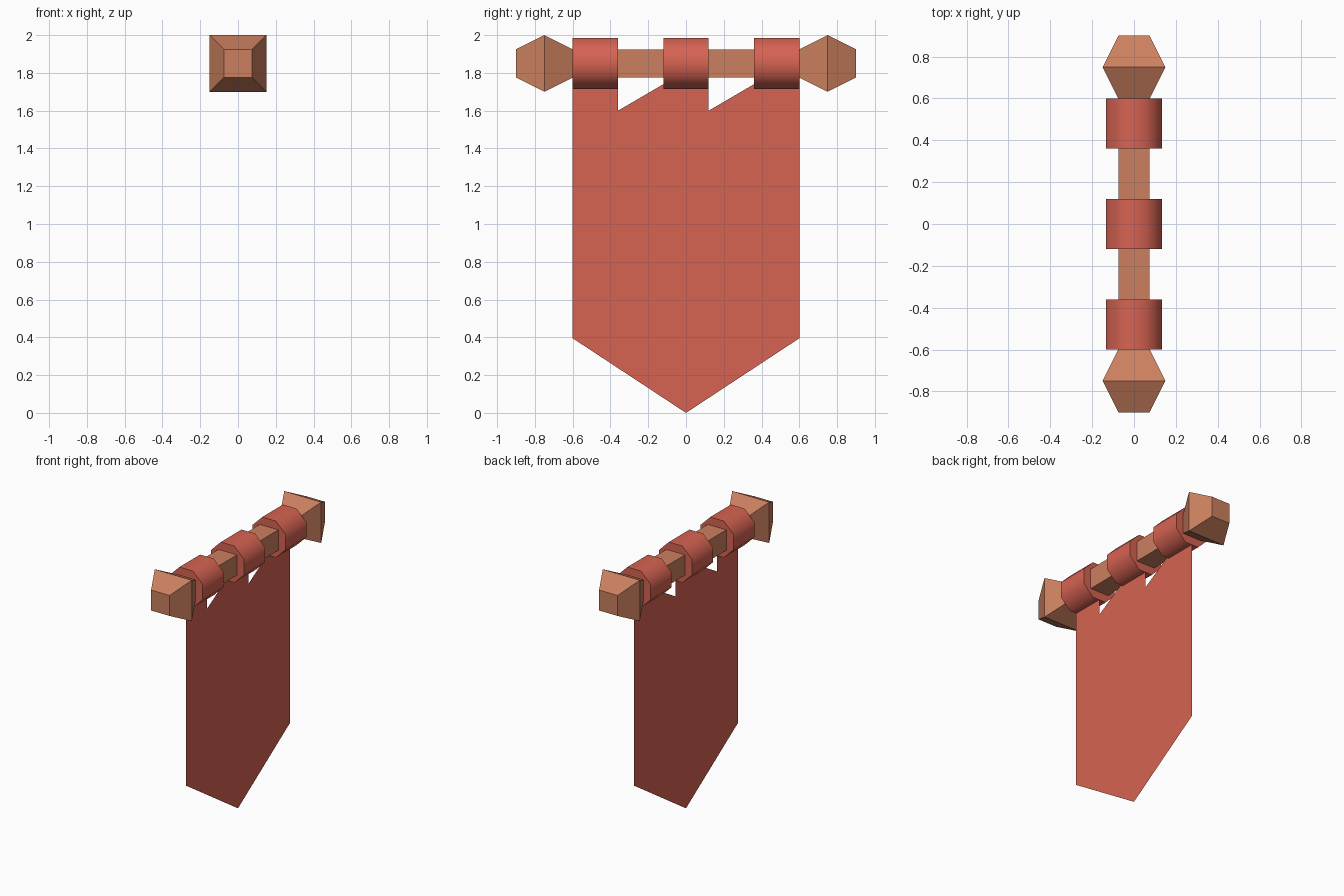
import bpy, bmesh, math
from math import pi, cos, sin

if "Cube" in bpy.data.objects:
    bpy.data.objects.remove(bpy.data.objects["Cube"])

ROD_Z = 1.85


def material(name, color):
    m = bpy.data.materials.new(name)
    m.diffuse_color = (*color, 1)
    m.use_nodes = True
    m.node_tree.nodes["Principled BSDF"].inputs["Base Color"].default_value = m.diffuse_color
    return m


red = material("red cloth", (0.67, 0.125, 0.085))
wood = material("warm wood", (0.60, 0.215, 0.115))


def loft(name, sides, rings, mat):
    """Capped prism along y; rings are (y, apothem) with flat sides up."""
    bm = bmesh.new()
    loops = []
    for y, apothem in rings:
        r = apothem / cos(pi / sides)
        loops.append([bm.verts.new((r * cos((i + .5) * 2 * pi / sides), y,
                                    ROD_Z + r * sin((i + .5) * 2 * pi / sides)))
                      for i in range(sides)])
    for a, b in zip(loops, loops[1:]):
        for i in range(sides):
            j = (i + 1) % sides
            bm.faces.new((a[i], a[j], b[j], b[i]))
    bm.faces.new(loops[0])
    bm.faces.new(loops[-1])
    return finish(name, bm, mat)


def finish(name, bm, mat):
    bmesh.ops.recalc_face_normals(bm, faces=bm.faces)
    me = bpy.data.meshes.new(name)
    bm.to_mesh(me)
    bm.free()
    me.materials.append(mat)
    ob = bpy.data.objects.new(name, me)
    bpy.context.collection.objects.link(ob)
    return ob


# Square rod with a faceted finial at each end
loft("rod", 4, [(-0.9, 0.075), (-0.75, 0.15), (-0.6, 0.075),
                (0.6, 0.075), (0.75, 0.15), (0.9, 0.075)], wood)

# Octagonal cloth loops around the rod
for k, y in enumerate((-0.48, 0, 0.48)):
    ob = loft(f"cloth_loop_{k + 1}", 8, [(y - 0.12, 0.134), (y + 0.12, 0.134)], red)
    bpy.context.view_layer.objects.active = ob
    ob.select_set(True)
    bpy.ops.object.shade_smooth_by_angle(angle=math.radians(50))
    ob.select_set(False)

# Flat pointed banner sheet with three tabs
half = [(0.12, 1.74), (0.12, 1.6), (0.36, 1.6), (0.36, 1.74), (0.6, 1.74), (0.6, 0.395)]
outline = half + [(0, 0)] + [(-y, z) for y, z in reversed(half)]
bm = bmesh.new()
bm.faces.new([bm.verts.new((0, y, z)) for y, z in outline])
bmesh.ops.triangulate(bm, faces=bm.faces)
sheet = finish("banner_sheet", bm, red)
